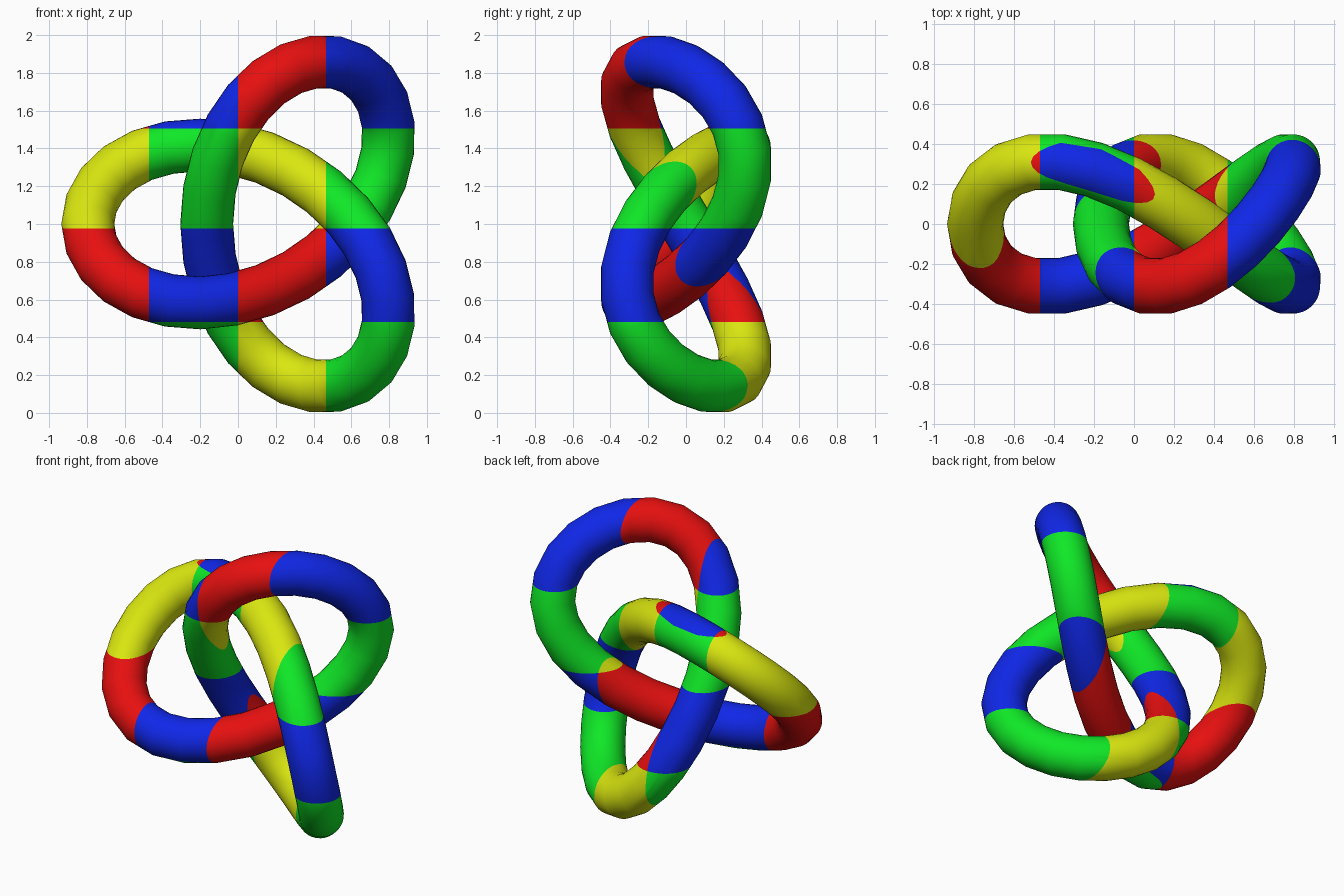
import bpy
import bmesh
from math import sin, cos, tau
from mathutils import Vector

cube = bpy.data.objects.get("Cube")
if cube:
    bpy.data.objects.remove(cube, do_unlink=True)

SIZE = 0.3147        # scale of the knot path
TUBE = 0.14          # tube radius
STEPS, SIDES = 54, 32
X_CUTS = (-0.47, 0.0, 0.467)
Z_CUTS = (0.482, 0.975, 1.506)


def make_material(name, colour):
    mat = bpy.data.materials.new(name)
    mat.use_nodes = True
    mat.diffuse_color = (*colour, 1)
    bsdf = next(n for n in mat.node_tree.nodes if n.type == 'BSDF_PRINCIPLED')
    bsdf.inputs["Base Color"].default_value = (*colour, 1)
    bsdf.inputs["Roughness"].default_value = 0.6
    return mat


def path(t):
    """Trefoil centre line, standing upright with one lobe to the -x side."""
    return Vector((0.149 - SIZE * (2 * cos(2 * t) + cos(t)),
                   -SIZE * sin(3 * t),
                   1 - SIZE * (2 * sin(2 * t) - sin(t))))


# Tube: one ring of vertices across the path at each step
bm = bmesh.new()
rings = []
for i in range(STEPS):
    t = tau * i / STEPS
    tangent = (path(t + 0.001) - path(t - 0.001)).normalized()
    across = tangent.cross(Vector((0, 1, 0))).normalized()
    up = across.cross(tangent)
    rings.append([bm.verts.new(path(t) + TUBE * (cos(a) * across + sin(a) * up))
                  for a in (tau * j / SIDES for j in range(SIDES))])
for i, ring in enumerate(rings):
    after = rings[(i + 1) % STEPS]
    for j in range(SIDES):
        k = (j + 1) % SIDES
        bm.faces.new((ring[j], ring[k], after[k], after[j]))

# Cut along the borders of the colour cells
for cuts, axis in ((X_CUTS, Vector((1, 0, 0))), (Z_CUTS, Vector((0, 0, 1)))):
    for cut in cuts:
        bmesh.ops.bisect_plane(bm, geom=bm.verts[:] + bm.edges[:] + bm.faces[:],
                               dist=1e-5, plane_co=axis * cut, plane_no=axis)
bmesh.ops.recalc_face_normals(bm, faces=bm.faces[:])

# Colour by cell: alternating columns, with two alternating kinds of row
for face in bm.faces:
    centre = face.calc_center_median()
    column = sum(centre.x > c for c in X_CUTS)
    row = sum(centre.z > c for c in Z_CUTS)
    face.material_index = 2 * (row % 2) + column % 2
    face.smooth = True

mesh = bpy.data.meshes.new("knot_tube")
bm.to_mesh(mesh)
bm.free()
for name, colour in (("yellow", (0.7, 0.8, 0.005)), ("green", (0.005, 0.8, 0.02)),
                     ("red", (0.8, 0.005, 0.005)), ("blue", (0.005, 0.02, 0.8))):
    mesh.materials.append(make_material(name, colour))
knot = bpy.data.objects.new("knot_tube", mesh)
bpy.context.collection.objects.link(knot)
